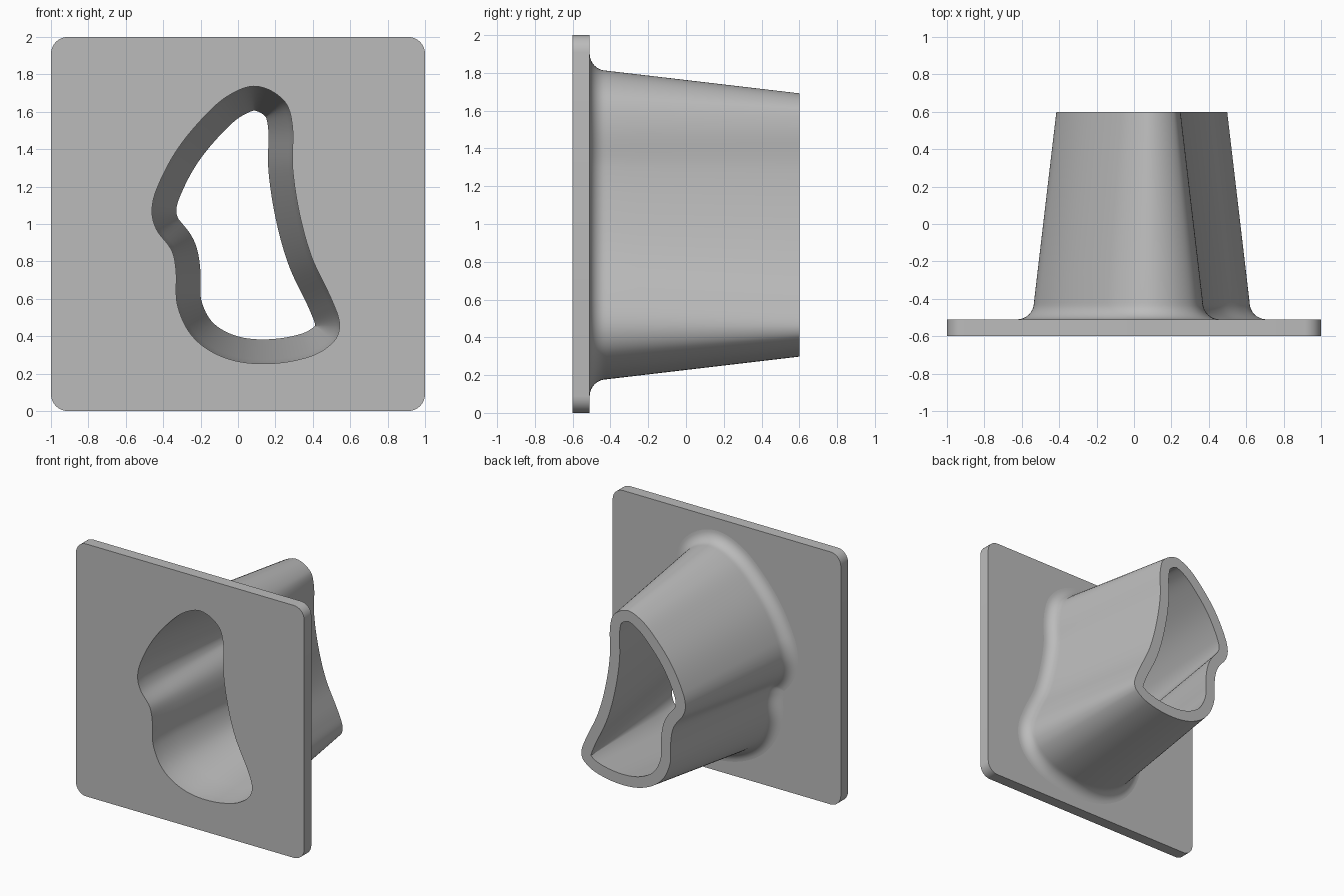
import bpy, bmesh, math
from mathutils import Vector
from mathutils.geometry import interpolate_bezier

cube = bpy.data.objects.get("Cube")
if cube:
    bpy.data.objects.remove(cube, do_unlink=True)

FRONT, PLATE_BACK, END = -0.6, -0.51, 0.6
DRAFT, WALL, FILLET = 0.13, 0.085, 0.09

# Opening outline (x, z), clockwise from the top
KNOTS = [(0.10, 1.736), (0.245, 1.66), (0.29, 1.53), (0.292, 1.30), (0.33, 1.05),
         (0.395, 0.82), (0.505, 0.585), (0.543, 0.46), (0.51, 0.37), (0.38, 0.29),
         (0.14, 0.253), (-0.07, 0.285), (-0.235, 0.39), (-0.322, 0.56), (-0.332, 0.757),
         (-0.355, 0.86), (-0.435, 0.97), (-0.46, 1.067), (-0.435, 1.185),
         (-0.33, 1.39), (-0.18, 1.575), (-0.045, 1.69)]


def smooth_loop(knots, steps=8):
    """Closed smooth curve through the knots, with chord-scaled tangents."""
    k = [Vector(p) for p in knots]
    n = len(k)
    tangent = [(k[(i + 1) % n] - k[i - 1]).normalized() for i in range(n)]
    points = []
    for i in range(n):
        j = (i + 1) % n
        reach = (k[j] - k[i]).length / 3
        points += interpolate_bezier(k[i], k[i] + tangent[i] * reach,
                                     k[j] - tangent[j] * reach, k[j], steps + 1)[:-1]
    return [Vector(p[:2]) for p in points]


BASE = smooth_loop(KNOTS)


def offset(d):
    """Parallel outline at distance d; folded stretches are bridged."""
    n = len(BASE)
    if abs(d) < 1e-6:
        return BASE
    pts = []
    for i in range(n):
        t = (BASE[(i + 1) % n] - BASE[i - 1]).normalized()
        pts.append(BASE[i] + Vector((-t.y, t.x)) * d)
    good = [min((p - b).length for b in BASE) > abs(d) * 0.985 for p in pts]
    result = []
    for i in range(n):
        if good[i]:
            result.append(pts[i])
            continue
        a = next(s for s in range(1, n) if good[(i - s) % n])
        b = next(s for s in range(1, n) if good[(i + s) % n])
        result.append(pts[(i - a) % n].lerp(pts[(i + b) % n], a / (a + b)))
    return result


def rounded_square(radius=0.09, steps=8):
    points = []
    for q in range(4):
        cx = (1 - radius) * (1 if q in (0, 3) else -1)
        cz = (1 - radius) * (1 if q < 2 else -1)
        for s in range(steps + 1):
            a = math.pi / 2 * (q + s / steps)
            points.append(Vector((cx + radius * math.cos(a), 1 + cz + radius * math.sin(a))))
    return points


bm = bmesh.new()


def ring(points, y):
    return [bm.verts.new((p.x, y, p.y)) for p in points]


def loft(rings):
    for a, b in zip(rings, rings[1:]):
        for i in range(len(a)):
            j = (i + 1) % len(a)
            bm.faces.new((a[i], a[j], b[j], b[i]))


def fill_between(outer, inner, normal):
    edges = [bm.edges.get((r[i - 1], r[i])) for r in (outer, inner) for i in range(len(r))]
    bmesh.ops.triangle_fill(bm, use_beauty=True, use_dissolve=False, edges=edges, normal=normal)


# Straight hole through the plate, then the tapered bore
STEPS = 6
levels = [(0, FRONT)]
for s in range(STEPS + 1):
    t = s / STEPS
    levels.append((-DRAFT * t, PLATE_BACK + (END - PLATE_BACK) * t))

# Tapered outer wall back down to the fillet
foot, foot_y = WALL - 0.01, PLATE_BACK + FILLET
for s in range(STEPS + 1):
    t = s / STEPS
    levels.append((WALL - DRAFT + (foot - WALL + DRAFT) * t, END + (foot_y - END) * t))

# Fillet into the plate
for s in range(1, 9):
    a = math.pi / 2 * s / 8
    levels.append((foot + FILLET * (1 - math.cos(a)), foot_y - FILLET * math.sin(a)))

duct = [ring(offset(d), y) for d, y in levels]
loft(duct)

# Plate rim and faces
rim = [ring(rounded_square(), y) for y in (FRONT, PLATE_BACK)]
loft(rim)
fill_between(rim[0], duct[0], (0, -1, 0))
fill_between(rim[1], duct[-1], (0, 1, 0))
bmesh.ops.recalc_face_normals(bm, faces=bm.faces)
for i in range(len(duct[-1])):
    bm.edges.get((duct[-1][i - 1], duct[-1][i])).smooth = False

mesh = bpy.data.meshes.new("flanged_duct")
bm.to_mesh(mesh)
bm.free()
obj = bpy.data.objects.new("flanged_duct", mesh)
bpy.context.collection.objects.link(obj)

# Plain grey material
grey = bpy.data.materials.new("plain_grey")
grey.use_nodes = True
colour = (0.5, 0.5, 0.5, 1)
grey.diffuse_color = colour
grey.node_tree.nodes["Principled BSDF"].inputs["Base Color"].default_value = colour
mesh.materials.append(grey)

bpy.ops.object.select_all(action="DESELECT")
obj.select_set(True)
bpy.context.view_layer.objects.active = obj
bpy.ops.object.shade_smooth_by_angle(angle=math.radians(35))
